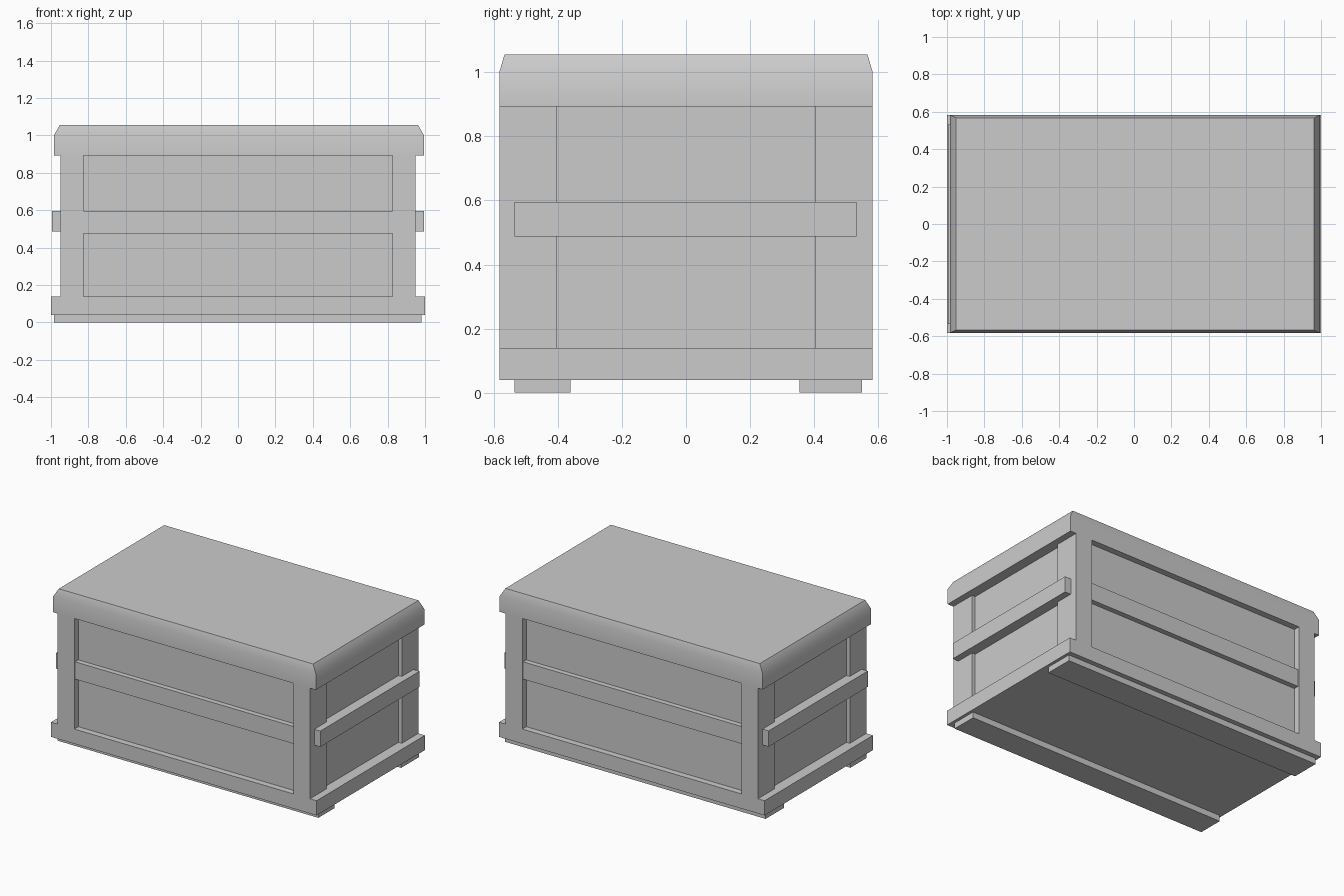
import bpy, bmesh

if "Cube" in bpy.data.objects:
    bpy.data.objects.remove(bpy.data.objects["Cube"])


def box(name, x, y, z):
    """Box spanning the given (min, max) ranges."""
    bm = bmesh.new()
    bmesh.ops.create_cube(bm, size=1)
    for v in bm.verts:
        v.co = [r[0] if c < 0 else r[1] for c, r in zip(v.co, (x, y, z))]
    mesh = bpy.data.meshes.new(name)
    bm.to_mesh(mesh)
    bm.free()
    obj = bpy.data.objects.new(name, mesh)
    bpy.context.collection.objects.link(obj)
    return obj


def span(side, inner, outer):
    return tuple(sorted((side * inner, side * outer)))


Y = 0.583

# Recessed inner panels and the base slab
box("chest_panels", (-0.925, 0.925), (-0.54, 0.54), (0.14, 0.893))
box("base", (-1.0, 1.0), (-Y, Y), (0.04, 0.14))

# Long foot runners under the front and back edges
box("front_foot_runner", (-0.985, 0.98), (-0.535, -0.36), (0, 0.04))
box("back_foot_runner", (-0.985, 0.98), (0.355, 0.55), (0, 0.04))

# Corner posts
for sx, xn in ((-1, "left"), (1, "right")):
    for sy, yn in ((-1, "front"), (1, "back")):
        box(f"{yn}_{xn}_post", span(sx, 0.825, 0.95), span(sy, 0.405, Y), (0.14, 0.893))

# Middle rails dividing the front and back panels
for sy, yn in ((-1, "front"), (1, "back")):
    box(f"{yn}_rail", (-0.825, 0.825), span(sy, 0.54, 0.575), (0.477, 0.595))

# Side handle rails standing proud of the posts
for sx, xn in ((-1, "left"), (1, "right")):
    box(f"{xn}_handle_rail", span(sx, 0.925, 0.995), (-0.535, 0.532), (0.487, 0.595))

# Lid with a sloped rim around the top
lid = box("lid", (-0.985, 0.995), (-Y, Y), (0.893, 1.0))
bm = bmesh.new()
bm.from_mesh(lid.data)
top = max(bm.faces, key=lambda f: f.calc_center_median().z)
res = bmesh.ops.extrude_discrete_faces(bm, faces=[top])
for v in res["faces"][0].verts:
    v.co.x -= 0.032 if v.co.x > 0 else -0.032
    v.co.y -= 0.016 if v.co.y > 0 else -0.016
    v.co.z = 1.055
bm.to_mesh(lid.data)
bm.free()
bpy.context.view_layer.objects.active = lid
lid.select_set(True)
bpy.ops.object.shade_smooth_by_angle(angle=0.6)
